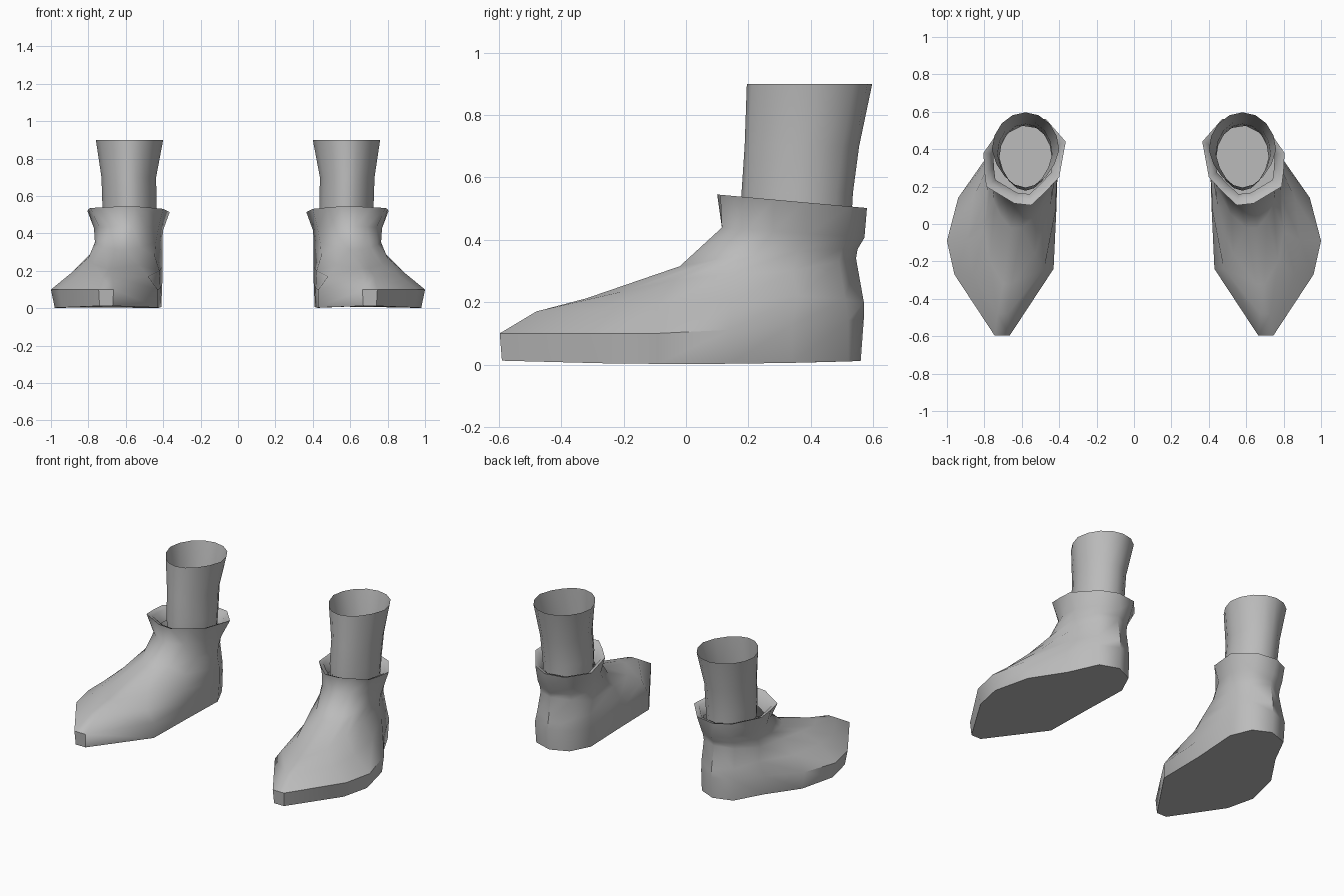
import bpy, bmesh, math

if "Cube" in bpy.data.objects:
    bpy.data.objects.remove(bpy.data.objects["Cube"])

grey = bpy.data.materials.new("plain grey")
grey.diffuse_color = (0.5, 0.5, 0.5, 1)
grey.use_nodes = True
grey.node_tree.nodes["Principled BSDF"].inputs["Base Color"].default_value = grey.diffuse_color


def loft(name, rings, cap_bottom=False, sharp=50):
    """Skin a stack of equal-sized closed rings and mirror it to the other foot."""
    bm = bmesh.new()
    loops = [[bm.verts.new(p) for p in ring] for ring in rings]
    n = len(loops[0])
    for a, b in zip(loops, loops[1:]):
        for i in range(n):
            j = (i + 1) % n
            bm.faces.new((a[i], a[j], b[j], b[i]))
    if cap_bottom:
        bm.faces.new(loops[0][::-1])
    me = bpy.data.meshes.new(name)
    bm.to_mesh(me)
    bm.free()
    me.materials.append(grey)
    ob = bpy.data.objects.new(name, me)
    bpy.context.collection.objects.link(ob)
    ob.modifiers.new("other_foot", "MIRROR").use_mirror_merge = False
    bpy.ops.object.select_all(action="DESELECT")
    ob.select_set(True)
    bpy.context.view_layer.objects.active = ob
    bpy.ops.object.shade_smooth_by_angle(angle=math.radians(sharp))
    return ob


def lift(outline, z):
    """Give a plan outline its height from a function of y."""
    return [(x, y, z(y)) for x, y in outline]


# Plan outlines run from the toe round the outer side, heel and inner side
sole = [(.67, -.59), (.74, -.59), (.94, -.27), (.98, -.09), (.925, .14), (.79, .34),
        (.70, .52), (.58, .56), (.47, .51), (.41, .38), (.425, .08), (.43, -.24)]
side = [(.665, -.597), (.745, -.597), (.96, -.27), (1.0, -.09), (.94, .14), (.80, .34),
        (.71, .52), (.58, .57), (.465, .51), (.405, .39), (.415, .08), (.43, -.24)]
instep = [(.675, -.48, .17), (.73, -.48, .17), (.86, -.27, .175), (.89, -.09, .19),
          (.86, .14, .20), (.77, .36, .22), (.70, .51, .21), (.58, .57, .20),
          (.465, .505, .21), (.405, .39, .22), (.42, .07, .20), (.48, -.24, .17)]
ridge = [(.655, -.32, .212), (.70, -.32, .212), (.77, -.2, .235), (.80, -.04, .27),
         (.79, .14, .29), (.765, .34, .30), (.69, .49, .33), (.58, .545, .34),
         (.47, .49, .33), (.405, .37, .30), (.445, .1, .28), (.53, -.16, .23)]
ankle = [(.60, -.02, .315), (.66, -.02, .315), (.71, .04, .325), (.745, .11, .34),
         (.765, .22, .35), (.76, .36, .365), (.69, .50, .37), (.58, .55, .37),
         (.47, .50, .37), (.405, .38, .365), (.44, .2, .35), (.52, .05, .325)]
neck = [(.565, .115), (.63, .115), (.69, .15), (.74, .2), (.77, .28), (.765, .39),
        (.69, .52), (.58, .572), (.47, .52), (.40, .40), (.425, .26), (.49, .155)]
cuff = [(.55, .10), (.64, .11), (.715, .155), (.79, .20), (.80, .28), (.805, .38),
        (.70, .53), (.60, .58), (.47, .56), (.365, .44), (.40, .25), (.475, .17)]


def shrink(outline, f, cx=.585, cy=.35):
    return [(cx + (x - cx) * f, cy + (y - cy) * f) for x, y in outline]


def rim(y):
    return .545 - .09 * (y - .1)


# Shoe with flared cuff and a lip folded inwards
loft("shoe", [
    lift(sole, lambda y: .002 + .03 * y * y),
    lift(side, lambda y: .10 + .08 * max(0, y)),
    instep, ridge, ankle,
    lift(neck, lambda y: .44 - .07 * (y - .1)),
    lift(cuff, rim),
    lift(shrink(cuff, .87), lambda y: rim(y) - .012),
    lift(shrink(cuff, .76), lambda y: rim(y) - .075),
], cap_bottom=True)


def egg(x0, x1, y0, y1, z, n=16):
    """Oval ring, narrower towards the front."""
    ring = []
    for i in range(n):
        a = 2 * math.pi * i / n
        s = math.sin(a)
        w = (x1 - x0) / 2 * (1 + .18 * min(0, s))
        ring.append(((x0 + x1) / 2 + w * math.cos(a),
                     (y0 + y1) / 2 + (y1 - y0) / 2 * s, z))
    return ring


# Open leg tube
loft("leg", [egg(.44, .72, .18, .53, .46), egg(.435, .725, .178, .535, .55),
             egg(.438, .73, .188, .555, .70), egg(.40, .76, .195, .597, .90)])
